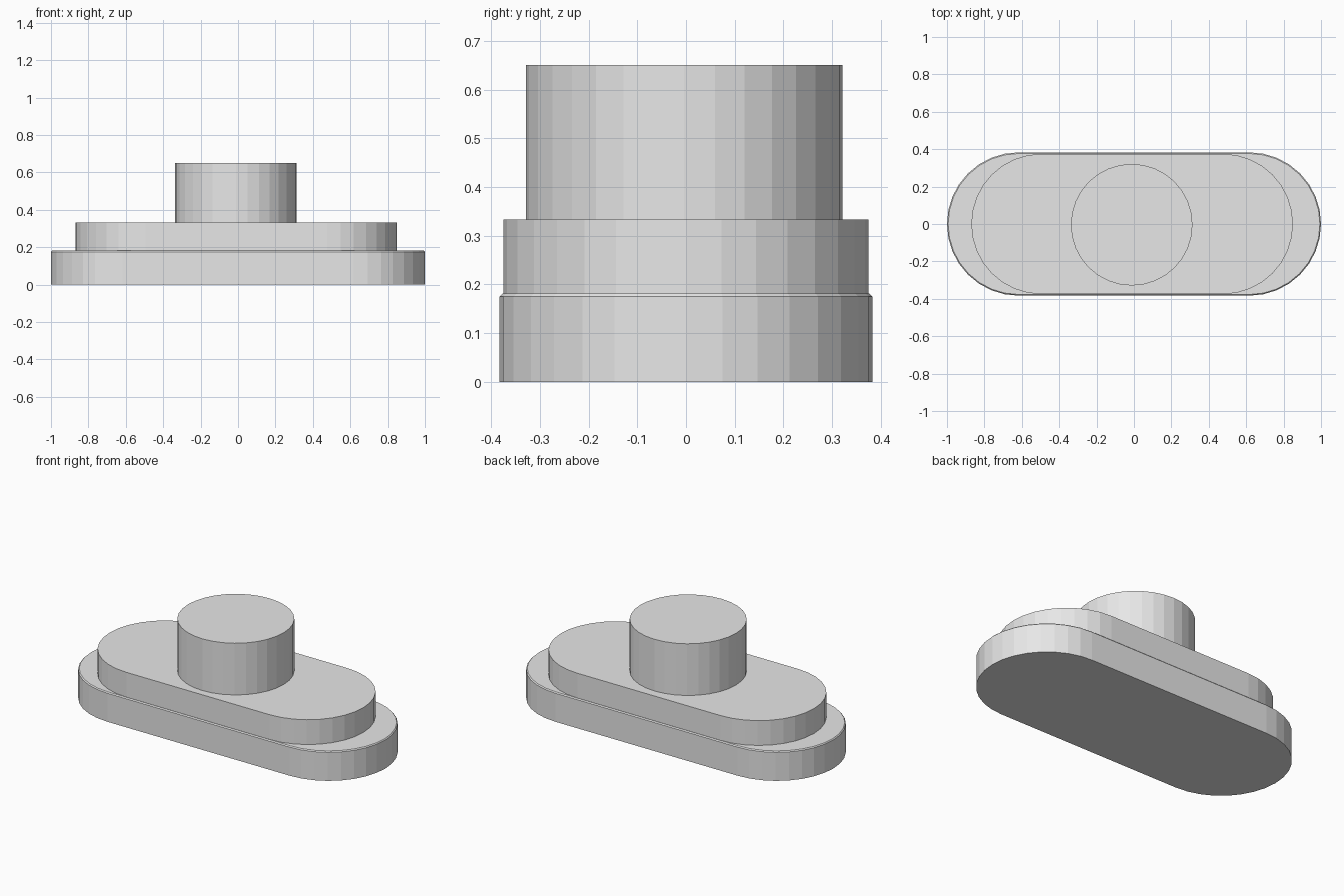
import bpy
import bmesh
from math import cos, sin, pi

cube = bpy.data.objects.get("Cube")
if cube:
    bpy.data.objects.remove(cube, do_unlink=True)

grey = bpy.data.materials.new("light_grey")
grey.use_nodes = True
grey.diffuse_color = (0.8, 0.8, 0.8, 1)
grey.node_tree.nodes["Principled BSDF"].inputs["Base Color"].default_value = (0.8, 0.8, 0.8, 1)

SEGMENTS = 16  # facets in each half circle


def stadium(left, right, radius):
    """Outline of a slot shape with a half circle at each end."""
    points = []
    for centre, start in ((right - radius, -pi / 2), (left + radius, pi / 2)):
        for i in range(SEGMENTS + 1):
            a = start + pi * i / SEGMENTS
            points.append((centre + radius * cos(a), radius * sin(a)))
    return points


def slab(name, left, right, radius, bottom, top, chamfer=0, y=0):
    """Flat-shaded solid stacked from outline rings, with an optional top chamfer."""
    levels = [(bottom, 0), (top - chamfer, 0)]
    if chamfer:
        levels.append((top, chamfer))
    bm = bmesh.new()
    rings = [[bm.verts.new((px, py + y, z))
              for px, py in stadium(left + inset, right - inset, radius - inset)]
             for z, inset in levels]
    count = len(rings[0])
    for low, high in zip(rings, rings[1:]):
        for i in range(count):
            j = (i + 1) % count
            bm.faces.new((low[i], low[j], high[j], high[i]))
    bm.faces.new(rings[0][::-1])
    bm.faces.new(rings[-1])
    # Merge the doubled points of a fully round outline
    bmesh.ops.remove_doubles(bm, verts=bm.verts, dist=0.0001)
    bmesh.ops.recalc_face_normals(bm, faces=bm.faces)
    mesh = bpy.data.meshes.new(name)
    bm.to_mesh(mesh)
    bm.free()
    mesh.materials.append(grey)
    obj = bpy.data.objects.new(name, mesh)
    bpy.context.collection.objects.link(obj)
    return obj


# Wide base plate with a fine chamfer round its top edge
slab("base_plate", -1, 1, 0.383, 0, 0.181, chamfer=0.006)
# Shorter plate on top of it
slab("upper_plate", -0.87, 0.85, 0.375, 0.18, 0.333)
# Round post
slab("round_post", -0.337, 0.313, 0.325, 0.333, 0.65, y=-0.004)
